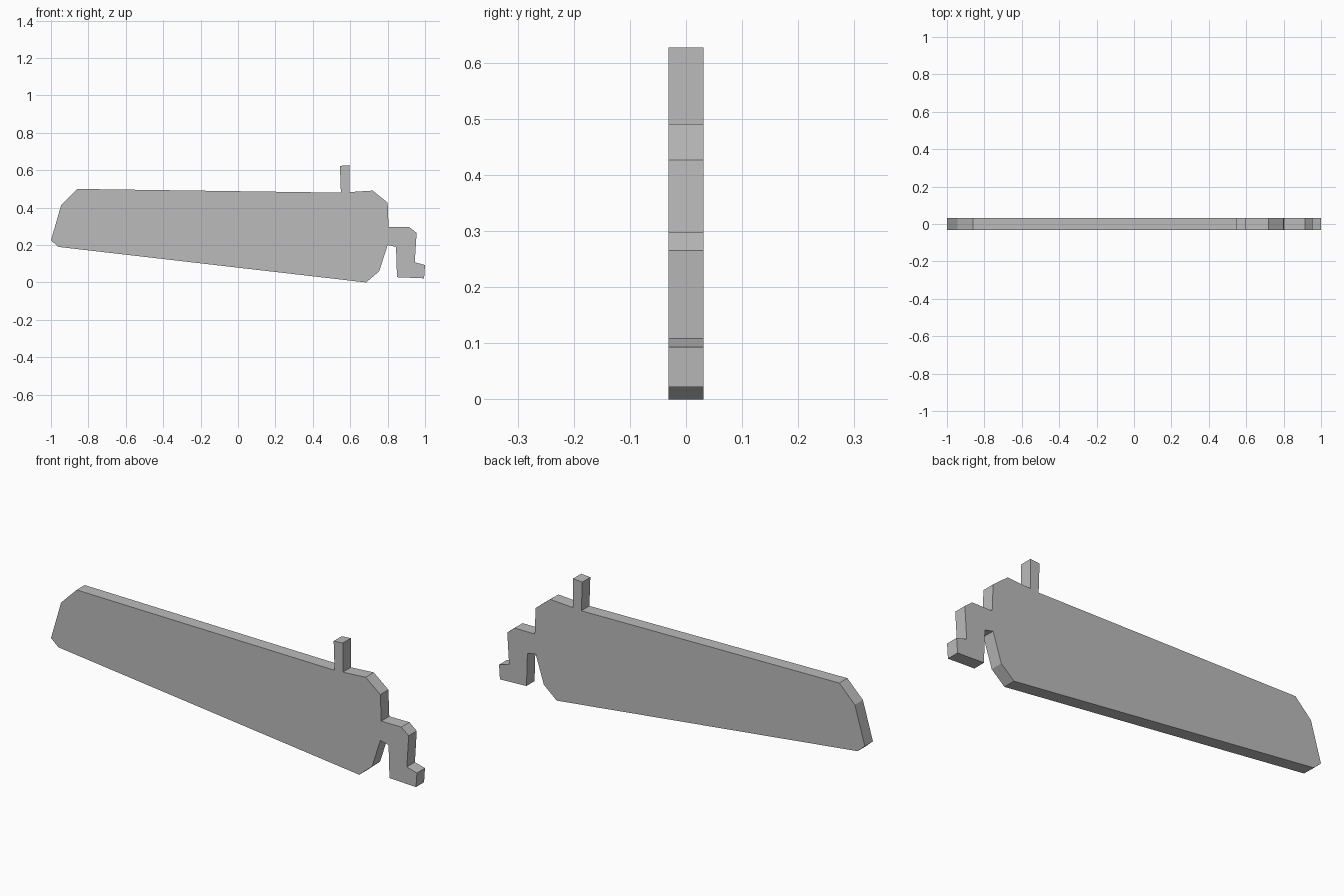
import bpy
import bmesh

THICKNESS = 0.063

default_cube = bpy.data.objects.get("Cube")
if default_cube:
    bpy.data.objects.remove(default_cube, do_unlink=True)


def make_material(name, colour):
    material = bpy.data.materials.new(name)
    material.use_nodes = True
    material.diffuse_color = colour
    shader = next(n for n in material.node_tree.nodes if n.type == "BSDF_PRINCIPLED")
    shader.inputs["Base Color"].default_value = colour
    return material


def extrude_plate(name, outline, thickness, material):
    """Turn an outline in the XZ plane into a closed plate centred on y."""
    bm = bmesh.new()
    front = bm.faces.new([bm.verts.new((x, -thickness / 2, z)) for x, z in outline])
    result = bmesh.ops.extrude_face_region(bm, geom=[front], use_keep_orig=True)
    moved = [item for item in result["geom"] if isinstance(item, bmesh.types.BMVert)]
    bmesh.ops.translate(bm, verts=moved, vec=(0, thickness, 0))
    bmesh.ops.recalc_face_normals(bm, faces=bm.faces[:])
    mesh = bpy.data.meshes.new(name)
    bm.to_mesh(mesh)
    bm.free()
    mesh.materials.append(material)
    plate = bpy.data.objects.new(name, mesh)
    bpy.context.scene.collection.objects.link(plate)
    return plate


# Long tapered body: blunt tip, sloping underside and rounded heel
tip_and_underside = [(-.945, .415), (-1, .225), (-.96, .19), (.685, 0), (.755, .06), (.8, .2)]

# Stepped hook hanging off the heel
hook = [(.845, .19), (.85, .028), (.995, .022), (1, .093), (.945, .108),
        (.955, .265), (.915, .297), (.805, .297)]

# Upper heel corner
heel_top = [(.8, .427), (.72, .491)]

# Short upright peg on the top edge
peg = [(.595, .483), (.595, .627), (.545, .623), (.55, .48)]

# Straight top edge back to the tip
top_edge_end = [(-.86, .5)]

grey = make_material("plain grey", (.5, .5, .5, 1))
outline = tip_and_underside + hook + heel_top + peg + top_edge_end
extrude_plate("flat_plate_with_hook_and_peg", outline, THICKNESS, grey)
